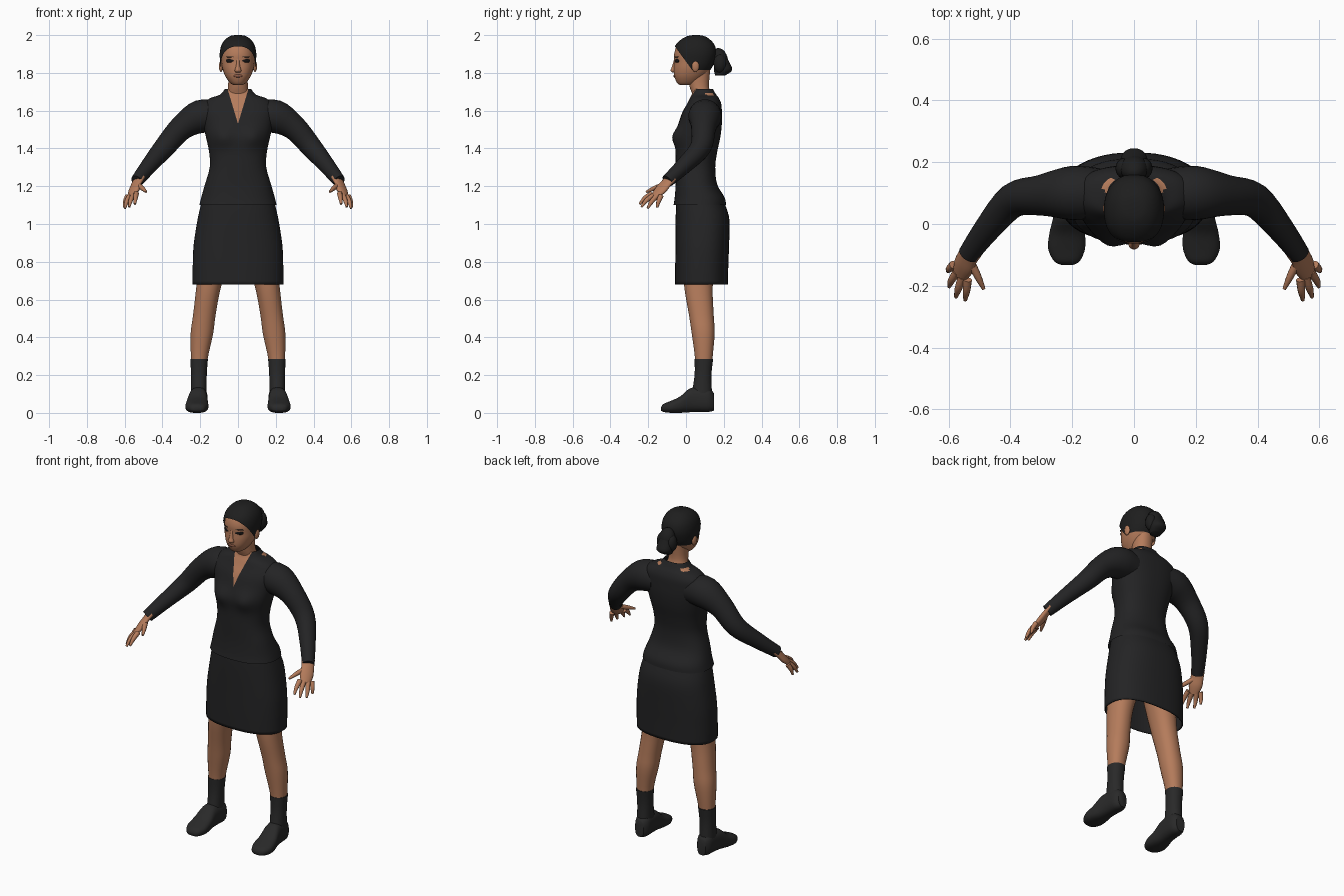
import bpy, bmesh, math
from mathutils import Vector, Matrix

cube = bpy.data.objects.get("Cube")
if cube:
    bpy.data.objects.remove(cube, do_unlink=True)


def material(name, r, g, b):
    mat = bpy.data.materials.new(name)
    mat.use_nodes = True
    mat.diffuse_color = (r, g, b, 1)
    bsdf = mat.node_tree.nodes["Principled BSDF"]
    bsdf.inputs["Base Color"].default_value = (r, g, b, 1)
    bsdf.inputs["Roughness"].default_value = 0.8
    return mat


CLOTH = material("black cloth", 0.017, 0.017, 0.018)
SHOE = material("charcoal sock and shoe", 0.022, 0.022, 0.022)
HAIR = material("black hair", 0.013, 0.013, 0.013)
SKIN = material("brown skin", 0.46, 0.2, 0.105)
LIPS = material("dark lips", 0.26, 0.1, 0.06)
EYES = material("dark eye", 0.008, 0.007, 0.007)


def smooth_rows(rows, steps):
    """Catmull-Rom interpolation through a list of equal-length tuples."""
    out = []
    for i in range(len(rows) - 1):
        quad = [rows[max(i - 1, 0)], rows[i], rows[i + 1], rows[min(i + 2, len(rows) - 1)]]
        for s in range(steps):
            t = s / steps
            out.append([0.5 * (2 * b + (c - a) * t + (2 * a - 5 * b + 4 * c - d) * t * t
                               + (3 * b - a - 3 * c + d) * t ** 3) for a, b, c, d in zip(*quad)])
    return out + [rows[-1]]


def finish(name, bm, mats, mirror=False, solid=0):
    bmesh.ops.recalc_face_normals(bm, faces=bm.faces)
    mesh = bpy.data.meshes.new(name)
    bm.to_mesh(mesh)
    bm.free()
    for mat in mats:
        mesh.materials.append(mat)
    for poly in mesh.polygons:
        poly.use_smooth = True
    mesh.set_sharp_from_angle(angle=math.radians(50))
    obj = bpy.data.objects.new(name, mesh)
    bpy.context.collection.objects.link(obj)
    if solid:
        obj.modifiers.new("thickness", "SOLIDIFY").thickness = solid
    if mirror:
        obj.modifiers.new("mirror", "MIRROR").use_clip = False
    return obj


def skin_rings(rings, caps):
    bm = bmesh.new()
    loops = [[bm.verts.new(p) for p in ring] for ring in rings]
    n = len(loops[0])
    for a, b in zip(loops, loops[1:]):
        for i in range(n):
            j = (i + 1) % n
            bm.faces.new((a[i], a[j], b[j], b[i]))
    if caps:
        bm.faces.new(loops[0])
        bm.faces.new(loops[-1])
    return bm


def loft(name, rows, mats, n=32, power=2.2, steps=4, caps=False, along_y=False,
         edit=None, mirror=False, solid=0):
    """Rows are (position, centre x, half width, low side, high side)."""
    rings = []
    for pos, cx, hw, lo, hi in smooth_rows(rows, steps):
        ring = []
        for i in range(n):
            ang = math.tau * (i + 0.5) / n
            c, s = (math.copysign(abs(f) ** (2 / power), f) for f in (math.cos(ang), math.sin(ang)))
            x, other = cx + hw * c, (lo + hi) / 2 + (hi - lo) / 2 * s
            ring.append((x, pos, other) if along_y else (x, other, pos))
        rings.append(ring)
    bm = skin_rings(rings, caps)
    if edit:
        edit(bm)
    return finish(name, bm, mats, mirror, solid)


def tube(name, path, mat, wide=(0, 1, 0), ratio=1, n=16, steps=4):
    """Path points are (x, y, z, radius); mirrored to both sides."""
    pts = smooth_rows(path, steps)
    rings = []
    for i, p in enumerate(pts):
        t = (Vector(pts[min(i + 1, len(pts) - 1)][:3]) - Vector(pts[max(i - 1, 0)][:3])).normalized()
        u = Vector(wide)
        u = (u - t * u.dot(t)).normalized()
        v = t.cross(u)
        rings.append([Vector(p[:3]) + p[3] * (u * ratio * math.cos(a) + v * math.sin(a))
                      for a in (math.tau * k / n for k in range(n))])
    return finish(name, skin_rings(rings, True), [mat], True)


def ellipsoid(name, loc, radii, mat, turn=0, tilt=0, mirror=False):
    bm = bmesh.new()
    place = (Matrix.Translation(loc) @ Matrix.Rotation(turn, 4, "Z") @ Matrix.Rotation(tilt, 4, "X")
             @ Matrix.Diagonal((*radii, 1)))
    bmesh.ops.create_uvsphere(bm, u_segments=20, v_segments=12, radius=1, matrix=place)
    return finish(name, bm, [mat], mirror)


# Jacket body: bust shaping, cut neck opening and small gaps behind the collar
def shape_jacket(bm):
    for v in bm.verts:
        if v.co.y < 0.05:
            v.co.y -= 0.022 * math.exp(-((abs(v.co.x) - 0.08) / 0.05) ** 2
                                       - ((v.co.z - 1.46) / 0.05) ** 2)
    for side in (1, -1):
        faces = [f for f in bm.faces if f.calc_center_median().y < 0.07
                 and f.calc_center_median().z > 1.5]
        geom = set(faces) | {e for f in faces for e in f.edges} | {v for f in faces for v in f.verts}
        bmesh.ops.bisect_plane(bm, geom=list(geom), plane_co=(0, 0, 1.53),
                               plane_no=(side, 0, -0.3))
    for f in bm.faces:
        c = f.calc_center_median()
        opening = c.y < 0.07 and abs(c.x) < (c.z - 1.53) * 0.3
        gap = 0.1 < c.y < 0.15 and 0.06 < abs(c.x) < 0.1 and 1.678 < c.z < 1.695
        f.material_index = 1 if opening or gap else 0


jacket = [(1.1, 0, 0.205, -0.066, 0.212), (1.14, 0, 0.195, -0.06, 0.205),
          (1.21, 0, 0.175, -0.055, 0.165), (1.3, 0, 0.15, -0.055, 0.155),
          (1.38, 0, 0.153, -0.055, 0.165), (1.46, 0, 0.17, -0.058, 0.182),
          (1.53, 0, 0.185, -0.04, 0.19), (1.59, 0, 0.195, -0.02, 0.19),
          (1.635, 0, 0.185, 0.005, 0.187), (1.665, 0, 0.15, 0.02, 0.175),
          (1.685, 0, 0.095, 0.03, 0.16), (1.715, 0, 0.07, 0.04, 0.142)]
loft("jacket", jacket, [CLOTH, SKIN], n=48, power=2.4, edit=shape_jacket)

# Sleeves
tube("sleeves", [(0.11, 0.1, 1.57, 0.08), (0.2, 0.1, 1.568, 0.088), (0.3, 0.093, 1.508, 0.066),
                 (0.39, 0.077, 1.405, 0.056), (0.47, -0.01, 1.31, 0.044),
                 (0.535, -0.098, 1.228, 0.034)], CLOTH, n=24)


# Skirt with a slit at the back
def cut_slit(bm):
    slit = [f for f in bm.faces if abs(f.calc_center_median().x) < 0.008
            and f.calc_center_median().y > 0.1 and f.calc_center_median().z < 0.86]
    bmesh.ops.delete(bm, geom=slit, context="FACES")
    for v in bm.verts:
        if v.co.y > 0.1 and v.co.z < 0.88 and abs(v.co.x) < 0.03:
            v.co.x = math.copysign(0.004 + 0.08 * (0.88 - v.co.z), v.co.x)


loft("skirt", [(0.68, 0, 0.24, -0.057, 0.222), (0.78, 0, 0.24, -0.057, 0.224),
               (0.89, 0, 0.235, -0.056, 0.228), (1.02, 0, 0.215, -0.055, 0.23),
               (1.1, 0, 0.197, -0.052, 0.208), (1.16, 0, 0.18, -0.045, 0.18)],
     [CLOTH], n=49 - 1 + 2, power=2.4, edit=cut_slit, solid=0.006)

# Legs, socks and shoes
loft("legs", [(1.0, 0.1, 0.09, -0.03, 0.17), (0.85, 0.12, 0.085, -0.02, 0.16),
              (0.67, 0.155, 0.066, -0.01, 0.142), (0.52, 0.178, 0.06, 0.015, 0.147),
              (0.42, 0.191, 0.06, 0.03, 0.152), (0.28, 0.205, 0.044, 0.048, 0.14),
              (0.15, 0.205, 0.036, 0.05, 0.13)], [SKIN], n=24, mirror=True, caps=True)
loft("socks", [(0.285, 0.206, 0.047, 0.045, 0.144), (0.2, 0.207, 0.042, 0.045, 0.135),
               (0.1, 0.208, 0.042, 0.03, 0.138)], [SHOE], n=24, mirror=True, caps=True)
loft("shoes", [(-0.132, 0.216, 0.02, 0.012, 0.03), (-0.12, 0.217, 0.042, 0.005, 0.047),
               (-0.08, 0.218, 0.06, 0, 0.064), (-0.03, 0.216, 0.058, 0, 0.088),
               (0.02, 0.212, 0.05, 0.003, 0.13), (0.07, 0.208, 0.047, 0.005, 0.135),
               (0.12, 0.206, 0.044, 0.005, 0.132), (0.148, 0.206, 0.028, 0.012, 0.105)],
     [SHOE], n=24, power=2.6, caps=True, along_y=True, mirror=True)

# Hands
ACROSS = (0.05, 0.055, -0.01)
tube("palms", [(0.522, -0.08, 1.245, 0.018), (0.537, -0.105, 1.215, 0.017),
               (0.55, -0.135, 1.18, 0.018), (0.565, -0.168, 1.145, 0.012)],
     SKIN, ACROSS, ratio=2.1)
fingers = {
    "index": [(0.538, -0.18, 1.162), (0.542, -0.217, 1.138), (0.546, -0.246, 1.105)],
    "middle": [(0.556, -0.172, 1.152), (0.568, -0.209, 1.125), (0.576, -0.236, 1.09)],
    "ring": [(0.573, -0.155, 1.148), (0.59, -0.182, 1.118), (0.598, -0.203, 1.083)],
    "little": [(0.584, -0.132, 1.15), (0.597, -0.145, 1.12), (0.602, -0.153, 1.088)],
    "thumb": [(0.527, -0.125, 1.205), (0.505, -0.17, 1.188), (0.486, -0.21, 1.17)],
}
for finger, joints in fingers.items():
    tube(finger + "_fingers", [(*p, r) for p, r in zip(joints, (0.014, 0.012, 0.006))],
         SKIN, ACROSS, n=10)

# Neck and head
loft("neck", [(1.62, 0, 0.085, 0.04, 0.15), (1.68, 0, 0.064, 0.035, 0.135),
              (1.73, 0, 0.052, 0.018, 0.122), (1.83, 0, 0.055, 0, 0.13)], [SKIN], caps=True)
head = [(1.735, 0, 0.02, -0.03, 0.03), (1.745, 0, 0.04, -0.046, 0.06),
        (1.78, 0, 0.066, -0.062, 0.1), (1.82, 0, 0.082, -0.065, 0.13),
        (1.86, 0, 0.088, -0.062, 0.147), (1.9, 0, 0.089, -0.063, 0.154),
        (1.94, 0, 0.08, -0.05, 0.145), (1.97, 0, 0.06, -0.02, 0.12),
        (1.988, 0, 0.033, 0.015, 0.09), (1.993, 0, 0.008, 0.045, 0.062)]
loft("head", head, [SKIN], caps=True)


# Hair cap trimmed along the hairline and nape
def trim_hair(bm):
    for point, normal in (((0, -0.06, 1.942), (0, -0.11, -0.08)), ((0, 0.1, 1.815), (0, 0, -1))):
        bmesh.ops.bisect_plane(bm, geom=bm.verts[:] + bm.edges[:] + bm.faces[:],
                               plane_co=point, plane_no=normal, clear_outer=True)


loft("hair", [(z + 0.007, x, hw + 0.008, lo - 0.006, hi + 0.007) for z, x, hw, lo, hi in head],
     [HAIR], caps=True, edit=trim_hair)

# Gathered hair at the back
ellipsoid("hair_knot", (0, 0.18, 1.875), (0.045, 0.04, 0.058), HAIR, tilt=0.3)
ellipsoid("hair_lobes", (0.03, 0.18, 1.85), (0.03, 0.034, 0.05), HAIR, mirror=True)
loft("hair_tail", [(1.785, 0, 0.03, 0.155, 0.205), (1.815, 0, 0.045, 0.148, 0.245),
                   (1.86, 0, 0.04, 0.15, 0.228), (1.91, 0, 0.025, 0.15, 0.205)], [HAIR], caps=True)

# Facial features
loft("nose", [(1.802, 0, 0.012, -0.072, -0.045), (1.813, 0, 0.018, -0.082, -0.045),
              (1.835, 0, 0.011, -0.074, -0.045), (1.875, 0, 0.008, -0.062, -0.045)],
     [SKIN], n=16, caps=True)
ellipsoid("ears", (0.09, 0.05, 1.835), (0.011, 0.02, 0.03), SKIN, mirror=True)
ellipsoid("eyes", (0.041, -0.048, 1.864), (0.025, 0.007, 0.011), EYES, turn=0.4, mirror=True)
ellipsoid("eyebrows", (0.043, -0.05, 1.885), (0.024, 0.006, 0.003), HAIR, turn=0.4, mirror=True)
ellipsoid("lips", (0, -0.06, 1.784), (0.025, 0.007, 0.008), LIPS)
